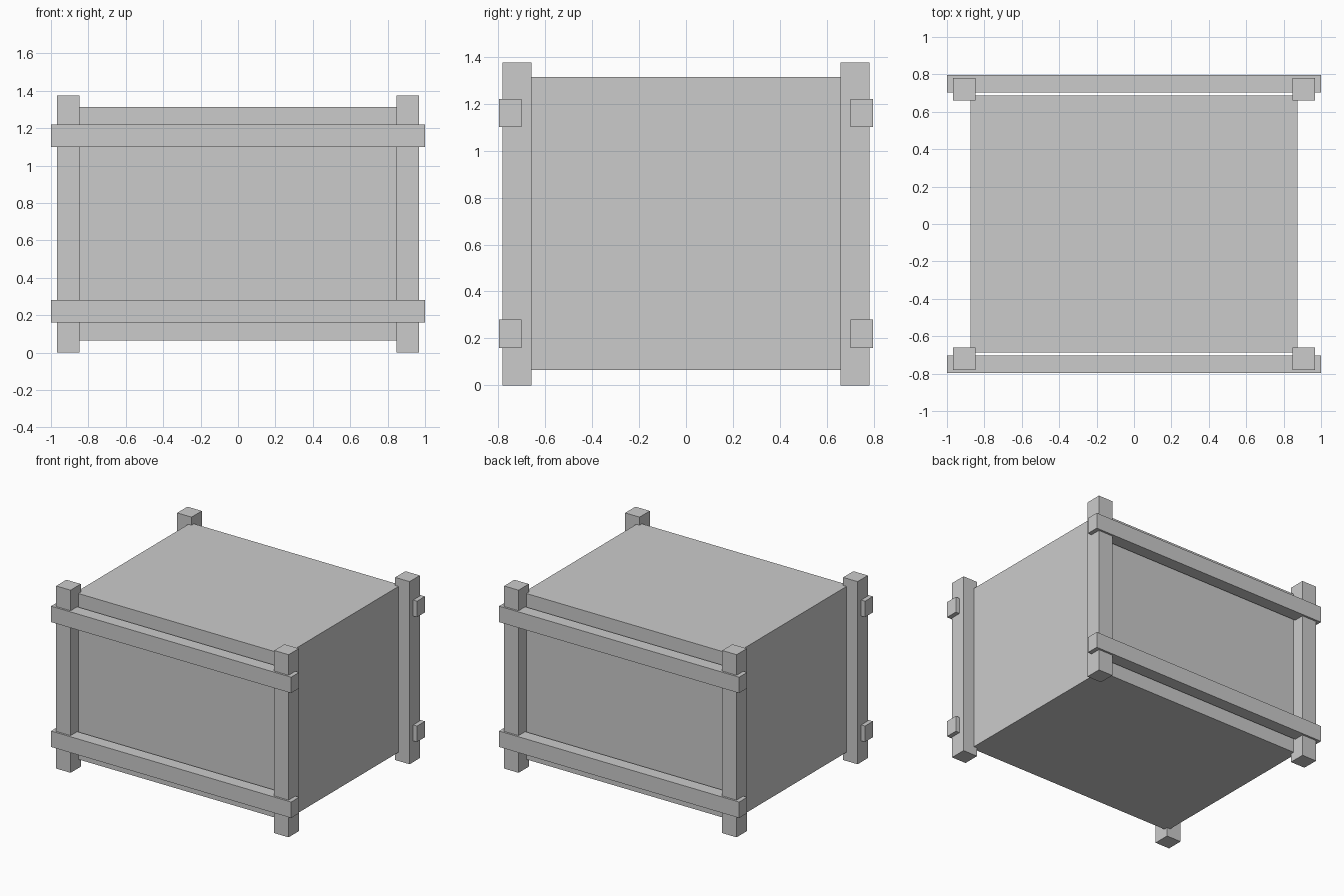
import bpy

if "Cube" in bpy.data.objects:
    bpy.data.objects.remove(bpy.data.objects["Cube"])


def box(name, lo, hi):
    """Axis-aligned box between two corners."""
    bpy.ops.mesh.primitive_cube_add(size=1, location=[(a + b) / 2 for a, b in zip(lo, hi)])
    ob = bpy.context.object
    ob.name = name
    ob.scale = [b - a for a, b in zip(lo, hi)]
    bpy.ops.object.transform_apply(location=False, rotation=False, scale=True)
    return ob


# Closed crate body, raised off the ground
box("crate_body", (-0.875, -0.687, 0.065), (0.875, 0.687, 1.314))

for side, sy in (("front", -1), ("back", 1)):
    # Square corner posts
    for end, sx in (("left", -1), ("right", 1)):
        x, y = sx * 0.908, sy * 0.72
        box(f"{side}_{end}_post", (x - 0.06, y - 0.061, 0), (x + 0.06, y + 0.061, 1.375))
    # Horizontal rails crossing the posts
    for level, z in (("lower", 0.16), ("upper", 1.10)):
        y = sy * 0.749
        box(f"{side}_{level}_rail", (-1, y - 0.047, z), (1, y + 0.047, z + 0.12))
